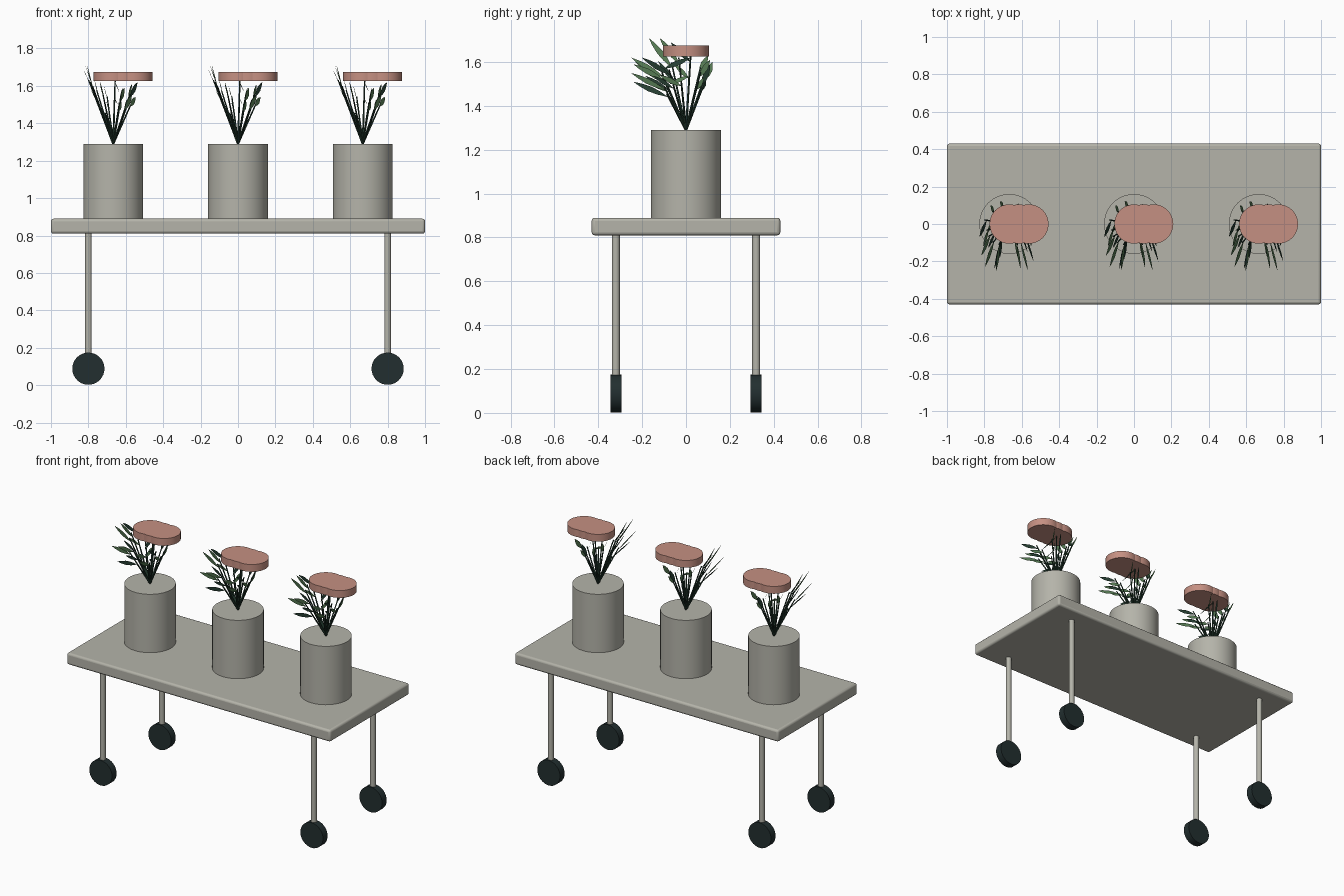
import bpy, bmesh, math
from mathutils import Vector

default = bpy.data.objects.get("Cube")
if default:
    bpy.data.objects.remove(default, do_unlink=True)


def make_material(name, rgb):
    mat = bpy.data.materials.new(name)
    mat.use_nodes = True
    mat.diffuse_color = (*rgb, 1)
    mat.node_tree.nodes["Principled BSDF"].inputs["Base Color"].default_value = (*rgb, 1)
    return mat


stone = make_material("warm grey", (0.46, 0.455, 0.4))
rubber = make_material("dark rubber", (0.016, 0.028, 0.029))
petal = make_material("dusty pink", (0.56, 0.28, 0.225))
stem_green = make_material("dark stem green", (0.018, 0.045, 0.03))
leaf_green = make_material("leaf green", (0.09, 0.19, 0.085))


def cylinder(name, mat, radius, depth, centre, rotation=(0, 0, 0), sides=48):
    bpy.ops.mesh.primitive_cylinder_add(vertices=sides, radius=radius, depth=depth,
                                        location=centre, rotation=rotation)
    obj = bpy.context.object
    obj.name = name
    obj.data.materials.append(mat)
    bpy.ops.object.shade_smooth_by_angle(angle=math.radians(35))
    return obj


def add_stem(bm, tip, radius):
    # thin five-sided rod from the pot centre to the tip
    length = tip.length
    rod = bmesh.ops.create_cone(bm, cap_ends=True, segments=5, radius1=radius,
                                radius2=radius * 0.6, depth=length)
    turn = tip.to_track_quat("Z", "Y")
    for v in rod["verts"]:
        v.co = turn @ (v.co + Vector((0, 0, length / 2)))


def add_blade(bm, start, end, width, index):
    # lance-shaped blade, standing mostly on edge
    along = end - start
    side = along.cross(Vector((0.85, 0, 0.5))).normalized() * width
    outline = [(0, 0), (0.3, 0.8), (0.55, 1), (0.8, 0.6), (1, 0), (0.8, -0.6), (0.55, -1), (0.3, -0.8)]
    face = bm.faces.new([bm.verts.new(start + along * t + side * s) for t, s in outline])
    face.material_index = index


# table top with rounded edges
bpy.ops.mesh.primitive_cube_add(size=1, location=(0, 0, 0.85))
top = bpy.context.object
top.name = "table_top"
top.scale = (2, 0.86, 0.08)
bpy.ops.object.transform_apply(location=False, rotation=False, scale=True)
top.data.materials.append(stone)
bevel = top.modifiers.new("rounded_edges", "BEVEL")
bevel.width = 0.014
bevel.segments = 3
bpy.ops.object.shade_smooth_by_angle(angle=math.radians(35))

# legs and wheels
for side, x in (("right", -0.8), ("left", 0.8)):
    for end, y in (("front", -0.32), ("back", 0.32)):
        cylinder(f"{end}_{side}_leg", stone, 0.018, 0.73, (x, y, 0.455), sides=24)
        cylinder(f"{end}_{side}_wheel", rubber, 0.086, 0.05, (x, y, 0.088), (math.pi / 2, 0, 0), 32)

# stem tips and blade tips, measured from the top of the pot
sprays = [
    ((-0.10, -0.06, 0.28), (-0.15, -0.17, 0.42)),
    ((-0.11, -0.03, 0.30), (-0.14, -0.12, 0.42)),
    ((-0.12, 0.02, 0.31), (-0.16, -0.07, 0.40)),
    ((-0.08, -0.09, 0.21), (-0.13, -0.23, 0.31)),
    ((-0.05, -0.10, 0.24), (-0.07, -0.25, 0.33)),
    ((-0.04, -0.08, 0.15), (-0.08, -0.24, 0.22)),
    ((0.04, -0.10, 0.23), (0.06, -0.24, 0.30)),
    ((0.06, -0.09, 0.18), (0.10, -0.25, 0.26)),
    ((0.09, -0.07, 0.25), (0.13, -0.20, 0.33)),
    ((0.09, -0.02, 0.20), (0.12, -0.12, 0.25)),
    ((0.08, 0.06, 0.24), (0.10, 0.11, 0.32)),
    ((0.03, 0.07, 0.20), (0.05, 0.11, 0.30)),
    ((-0.03, 0.09, 0.23), (-0.05, 0.12, 0.31)),
    ((-0.08, 0.06, 0.26), (-0.10, 0.10, 0.34)),
    ((0.01, 0.02, 0.33), (0.03, -0.10, 0.28)),
]

for place, x in (("right", -0.667), ("middle", 0), ("left", 0.667)):
    cylinder(f"{place}_pot", stone, 0.16, 0.4, (x, 0, 1.09), sides=64)

    # flat blossom of three overlapping discs
    for n, shift in enumerate((0, 0.0525, 0.105)):
        cylinder(f"{place}_blossom_disc_{n + 1}", petal, 0.105, 0.05, (x + shift, 0, 1.65))

    # stems and blades
    bm = bmesh.new()
    for n, (tip, end) in enumerate(sprays):
        tip, end = Vector(tip), Vector(end)
        add_stem(bm, tip * 1.1, 0.006)
        add_blade(bm, tip, end, 0.014, 0 if n % 3 == 2 else 1)
        # smaller blade lower on the same stem
        if n % 2 == 0:
            low = tip * 0.75
            add_blade(bm, low, low + (end - tip) * 0.75, 0.011, n // 2 % 2)
    mesh = bpy.data.meshes.new(f"{place}_foliage")
    bm.to_mesh(mesh)
    bm.free()
    foliage = bpy.data.objects.new(f"{place}_foliage", mesh)
    foliage.location = (x, 0, 1.29)
    mesh.materials.append(stem_green)
    mesh.materials.append(leaf_green)
    bpy.context.collection.objects.link(foliage)
